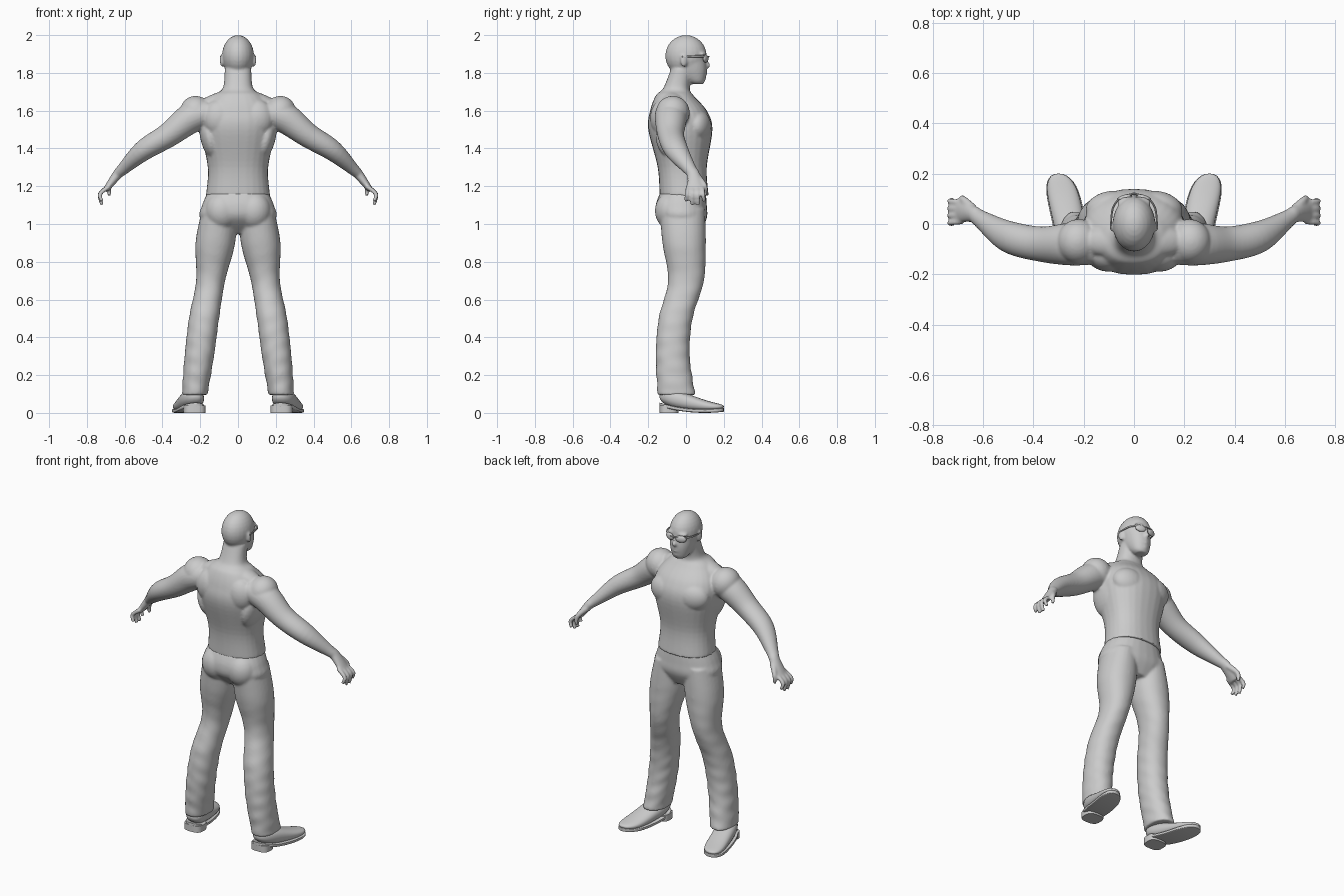
import bpy, bmesh, math
from mathutils import Vector, Matrix

if "Cube" in bpy.data.objects:
    bpy.data.objects.remove(bpy.data.objects["Cube"])

X, Y, Z = Vector((1, 0, 0)), Vector((0, 1, 0)), Vector((0, 0, 1))
SIDES = (1, -1)

COLOUR = (0.6, 0.6, 0.6, 1)
grey = bpy.data.materials.new("plain_grey")
grey.use_nodes = True
grey.diffuse_color = COLOUR
grey.node_tree.nodes["Principled BSDF"].inputs["Base Color"].default_value = COLOUR


def resample(rows, steps):
    """Smooth a list of ring rows with a Catmull-Rom spline."""
    rows = [Vector(row) for row in rows]
    last = len(rows) - 1
    out = []
    for i in range(last):
        a, b, c, d = (rows[min(max(i + k, 0), last)] for k in (-1, 0, 1, 2))
        for k in range(steps):
            t = k / steps
            out.append(b + ((c - a) * t + (2 * a - 5 * b + 4 * c - d) * t * t
                            + (3 * b - a - 3 * c + d) * t ** 3) / 2)
    return out + [rows[last]]


def loft(bm, rows, ref=Y, axis=None, side=1, power=2, steps=6, sides=28, fold=None):
    """Skin closed rings; each row is x, y, z, radius across, radius along ref."""
    rows = resample(rows, steps)
    last = len(rows) - 1
    rings = []
    for i, row in enumerate(rows):
        centre = Vector(row[:3])
        ahead, behind = rows[min(i + 1, last)], rows[max(i - 1, 0)]
        along = axis or Vector((ahead - behind)[:3]).normalized()
        v = (ref - along * ref.dot(along)).normalized()
        u = along.cross(v)
        ring = []
        for k in range(sides):
            angle = math.tau * k / sides
            grow = 1 + (fold(centre.z, angle) if fold else 0)
            ca, sa = (math.copysign(abs(w) ** (2 / power), w) * grow
                      for w in (math.cos(angle), math.sin(angle)))
            point = centre + u * row[3] * ca + v * row[4] * sa
            ring.append(bm.verts.new((point.x * side, point.y, point.z)))
        rings.append(ring)
    for lower, upper in zip(rings, rings[1:]):
        for k in range(sides):
            m = (k + 1) % sides
            bm.faces.new((lower[k], lower[m], upper[m], upper[k]))
    bm.faces.new(rings[0][::-1])
    bm.faces.new(rings[-1])


def column(bm, rows, power):
    """Upright loft on the centre line; each row is z, y, half width, half depth."""
    loft(bm, [(0, y, z, wide, deep) for z, y, wide, deep in rows], axis=Z, power=power)


def blob(bm, loc, size, side=1, tilt=0, yaw=0):
    """Ellipsoid, mirrored by side; tilt turns it about y and yaw about z."""
    matrix = (Matrix.Diagonal((side, 1, 1, 1)) @ Matrix.Translation(loc)
              @ Matrix.Rotation(math.radians(yaw), 4, 'Z')
              @ Matrix.Rotation(math.radians(tilt), 4, 'Y') @ Matrix.Diagonal((*size, 1)))
    bmesh.ops.create_uvsphere(bm, u_segments=24, v_segments=14, radius=1, matrix=matrix)


def finish(bm, name, voxel=None):
    """Make the object; with a voxel size, merge its parts into one soft skin."""
    bmesh.ops.recalc_face_normals(bm, faces=bm.faces)
    mesh = bpy.data.meshes.new(name)
    bm.to_mesh(mesh)
    bm.free()
    mesh.materials.append(grey)
    ob = bpy.data.objects.new(name, mesh)
    bpy.context.collection.objects.link(ob)
    if voxel:
        merge = ob.modifiers.new("merge", 'REMESH')
        merge.mode, merge.voxel_size, merge.use_smooth_shade = 'VOXEL', voxel, True
        soften = ob.modifiers.new("soften", 'SMOOTH')
        soften.factor, soften.iterations = 0.5, 7
    else:
        bpy.ops.object.select_all(action='DESELECT')
        bpy.context.view_layer.objects.active = ob
        ob.select_set(True)
        bpy.ops.object.shade_smooth_by_angle(angle=math.radians(40))


# Upper body: torso, neck, head and arms merged into one skin
bm = bmesh.new()
column(bm, [(1.15, -.01, .17, .13), (1.3, -.02, .16, .13), (1.5, -.03, .2, .17), (1.6, -.04, .19, .15),
            (1.68, -.06, .13, .1), (1.72, -.05, .08, .07), (1.82, -.02, .07, .06)], power=2.3)
column(bm, [(1.74, .06, .03, .03), (1.76, .05, .05, .05), (1.82, .02, .07, .09), (1.9, 0, .08, .1)],
       power=2.2)
blob(bm, (0, 0, 1.89), (.085, .11, .11))                  # skull
blob(bm, (0, .11, 1.84), (.014, .02, .016))               # nose tip
blob(bm, (0, .1, 1.86), (.01, .018, .03))                 # nose bridge
blob(bm, (0, .09, 1.77), (.024, .016, .016))              # chin
for height in (1.795, 1.81):
    blob(bm, (0, .1, height), (.024, .012, .007))         # lips
for s in SIDES:
    blob(bm, (.035, .09, 1.9), (.034, .018, .01), s, yaw=-15)         # brow
    blob(bm, (.085, -.01, 1.865), (.01, .02, .034), s, yaw=20)        # ear
    blob(bm, (.1, .07, 1.52), (.095, .06, .08), s, yaw=-14)           # chest
    blob(bm, (.1, -.12, 1.56), (.09, .07, .1), s)                     # shoulder blade
    blob(bm, (.15, -.06, 1.46), (.05, .1, .12), s, tilt=12)           # back muscle
    blob(bm, (.09, -.07, 1.66), (.13, .06, .04), s, tilt=17)          # neck to shoulder
    blob(bm, (.22, -.07, 1.59), (.085, .09, .09), s, tilt=35)         # shoulder cap
    loft(bm, [(.15, -.08, 1.59, .07, .08), (.25, -.08, 1.56, .08, .085), (.37, -.08, 1.47, .065, .07),
              (.5, -.05, 1.39, .055, .063), (.61, .02, 1.29, .032, .036), (.64, .04, 1.26, .026, .034),
              (.7, .05, 1.18, .016, .046)], side=s)
    for k in range(4):                                    # fingers fan out toward the tips
        root, tip = .01 + .025 * k, .032 * k
        low = 1.12 if k in (0, 3) else 1.1
        loft(bm, [(.68, root, 1.2, .012, .012), (.73, (root + tip) / 2, 1.16, .012, .012),
                  (.72, tip, low, .01, .01)], side=s, sides=12)
    loft(bm, [(.64, .06, 1.25, .02, .02), (.68, .1, 1.2, .014, .014), (.68, .1, 1.15, .01, .01)],
         ref=X, side=s, sides=12)                         # thumb
finish(bm, "upper_body", voxel=.0065)


# Trousers: hips and two legs, with soft cloth folds toward the hem
def cloth(z, angle):
    depth = .03 * max(0, 1 - z)
    return depth * math.sin(z * 70 + 2 * math.sin(angle) + angle) * math.sin(angle * 2 + z * 9)


bm = bmesh.new()
column(bm, [(1.17, -.015, .16, .12), (1.1, -.025, .19, .135), (1.03, -.02, .2, .13),
            (.95, 0, .1, .07)], power=2.3)
for s in SIDES:
    blob(bm, (.085, -.08, 1.07), (.09, .085, .1), s)      # seat
    loft(bm, [(.1, -.02, 1.08, .09, .12), (.12, -.01, .9, .105, .115), (.145, 0, .7, .077, .095),
              (.18, -.055, .5, .08, .09), (.205, -.07, .3, .078, .09), (.23, -.05, .095, .068, .1)],
         axis=Z, side=s, power=2.15, steps=16, fold=cloth)
finish(bm, "trousers", voxel=.0075)


# Shoes: rounded upper, thin sole with a raised arch, heel block
def sole_height(t):
    return .01 + .07 * (t - .7) ** 2


def shoe_row(t, upper):
    """Ring of the shoe at t, from heel to toe."""
    taper = math.sqrt(max(0, 1 - abs(2 * t - 1) ** 4))
    base = sole_height(t)
    top = .05 + .08 * math.cos(t * math.pi / 2) ** 2
    z, tall = ((top + base) / 2, (top - base) / 2 * taper + .003) if upper else (base, .01)
    return .225 + .075 * t, -.14 + .34 * t, z, tall, (.06 if upper else .064) * taper + .004


STATIONS = [(1 - math.cos(math.pi * k / 20)) / 2 for k in range(21)]
for s, label in zip(SIDES, ("left", "right")):
    bm = bmesh.new()
    loft(bm, [shoe_row(t, True) for t in STATIONS], ref=X, axis=Y, side=s, power=2.3, steps=1)
    finish(bm, label + "_shoe_upper")
    bm = bmesh.new()
    loft(bm, [shoe_row(t, False) for t in STATIONS], ref=X, axis=Y, side=s, power=7, steps=1)
    loft(bm, [(.23, -.09, z, .058, .05) for z in (0, .04)], axis=Z, side=s, power=3, steps=1)
    finish(bm, label + "_shoe_sole")

# Sunglasses: two lenses, a bridge and two temples
bm = bmesh.new()
for s in SIDES:
    blob(bm, (.038, .104, 1.876), (.032, .012, .021), s, yaw=-18)
    loft(bm, [(.06, .1, 1.887, .006, .004), (.085, .06, 1.888, .006, .004), (.093, -.02, 1.885, .004, .003)],
         ref=X, side=s, sides=8)
loft(bm, [(x, .12 - abs(x) / 4, 1.886, .004, .004) for x in (-.03, 0, .03)], sides=8)
finish(bm, "sunglasses")
